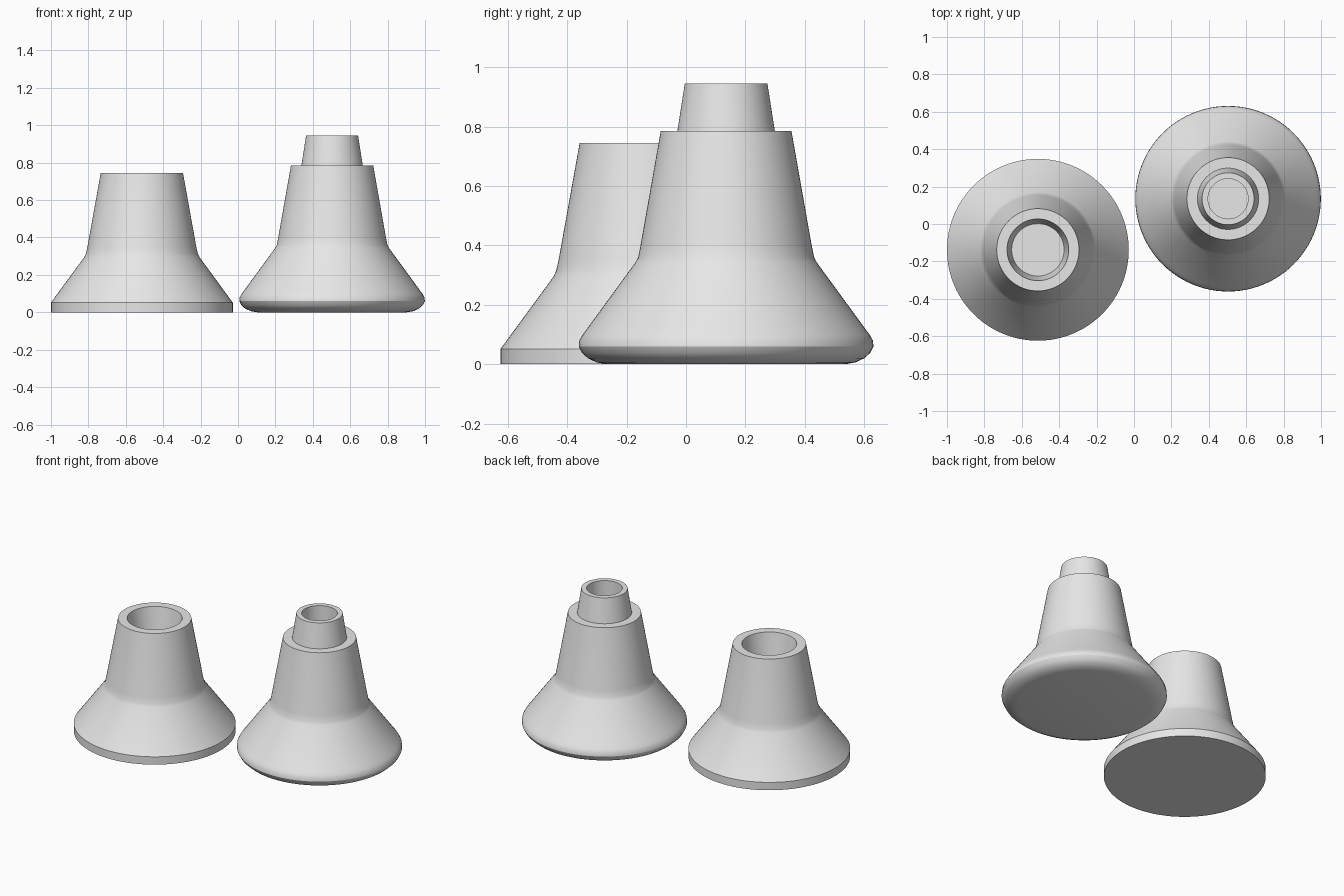
import bpy
import bmesh
from math import cos, sin, tau, radians

SEGMENTS = 96

cube = bpy.data.objects.get("Cube")
if cube:
    bpy.data.objects.remove(cube, do_unlink=True)

# Single plain grey
grey = bpy.data.materials.new("light_grey")
grey.use_nodes = True
color = (0.8, 0.8, 0.8, 1)
grey.diffuse_color = color
shader = next(n for n in grey.node_tree.nodes if n.type == 'BSDF_PRINCIPLED')
shader.inputs["Base Color"].default_value = color


def lathe(name, profile, location):
    """Turn a (radius, height) profile round z, closing both ends with flat discs."""
    bm = bmesh.new()
    rings = []
    for radius, height in profile:
        rings.append([bm.verts.new((radius * cos(tau * i / SEGMENTS),
                                    radius * sin(tau * i / SEGMENTS), height))
                      for i in range(SEGMENTS)])
    for low, high in zip(rings, rings[1:]):
        for i in range(SEGMENTS):
            j = (i + 1) % SEGMENTS
            bm.faces.new((low[i], low[j], high[j], high[i]))
    bm.faces.new(rings[0][::-1])
    bm.faces.new(rings[-1])
    bmesh.ops.recalc_face_normals(bm, faces=bm.faces)
    mesh = bpy.data.meshes.new(name)
    bm.to_mesh(mesh)
    bm.free()
    mesh.materials.append(grey)
    mesh.shade_smooth()
    mesh.set_sharp_from_angle(angle=radians(32))
    obj = bpy.data.objects.new(name, mesh)
    obj.location = location
    bpy.context.collection.objects.link(obj)
    return obj


# Socket cone: straight foot, flared skirt, tapered neck, tapered socket
lathe("socket_cone", [
    (0.486, 0), (0.486, 0.052),
    (0.308, 0.295), (0.299, 0.315), (0.291, 0.35),
    (0.22, 0.745), (0.165, 0.745), (0.14, 0.585),
], (-0.514, -0.138, 0))

# Peg cone: rounded foot, flared skirt, tapered neck, hollow peg on top
lathe("peg_cone", [
    (0.40, 0), (0.435, 0.006), (0.465, 0.02), (0.485, 0.038),
    (0.496, 0.06), (0.494, 0.08), (0.484, 0.098), (0.47, 0.117),
    (0.305, 0.343), (0.296, 0.36), (0.288, 0.40),
    (0.22, 0.785), (0.164, 0.785),
    (0.139, 0.945), (0.107, 0.945), (0.107, 0.785),
], (0.503, 0.135, 0))
